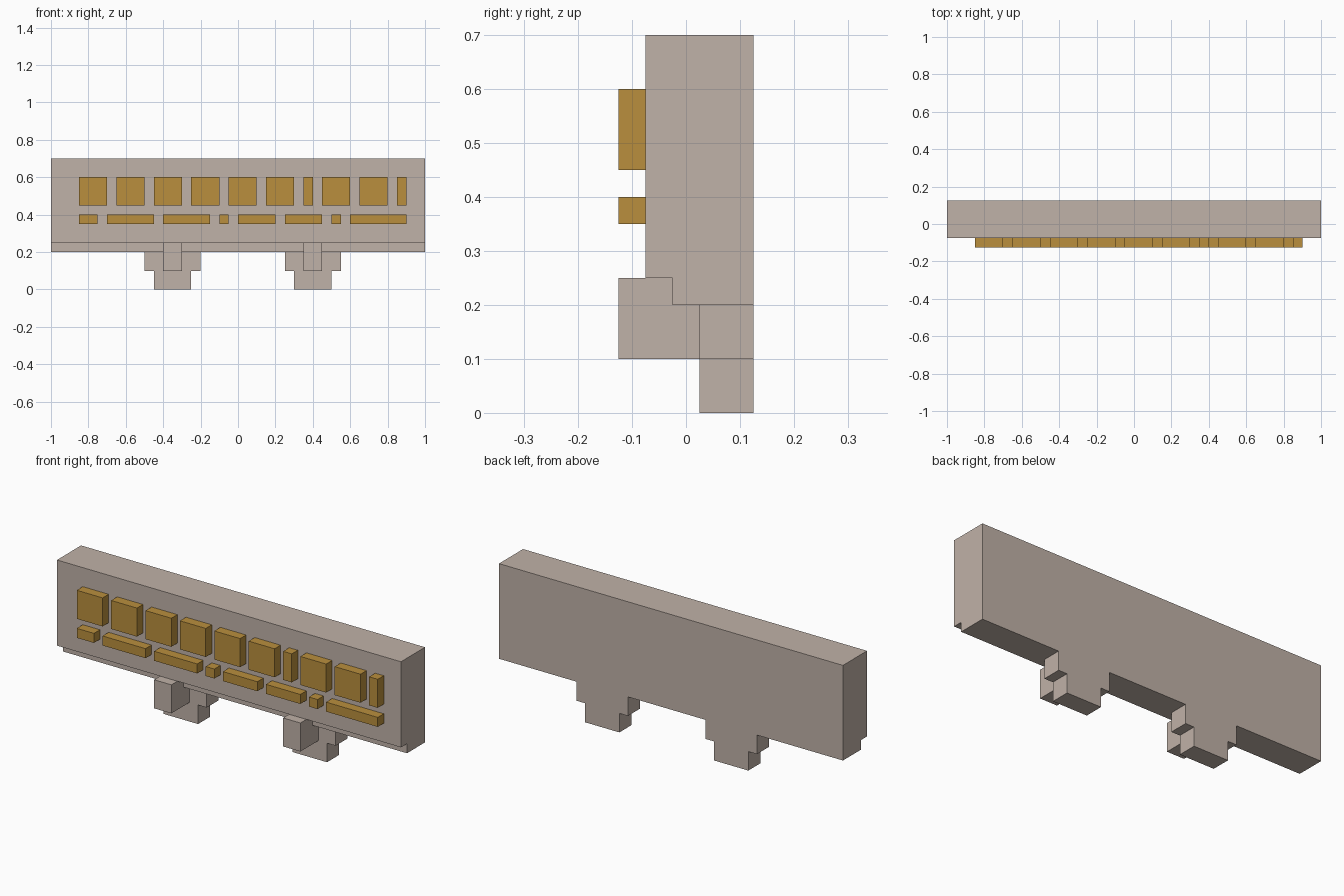
import bpy
import bmesh
from mathutils import Vector

cube = bpy.data.objects.get("Cube")
if cube:
    bpy.data.objects.remove(cube, do_unlink=True)


def make_material(name, rgb):
    mat = bpy.data.materials.new(name)
    mat.use_nodes = True
    mat.diffuse_color = (*rgb, 1)
    bsdf = next(n for n in mat.node_tree.nodes if n.type == 'BSDF_PRINCIPLED')
    bsdf.inputs["Base Color"].default_value = (*rgb, 1)
    return mat


STONE = make_material("warm grey", (0.527, 0.445, 0.392))
GOLD = make_material("gold", (0.491, 0.275, 0.047))


def extrude_profile(name, points, axis, start, end, mat):
    """Extrude a profile along x (points are y, z) or along y (points are x, z)."""
    bm = bmesh.new()
    if axis == 'x':
        verts = [bm.verts.new((start, a, b)) for a, b in points]
        move = Vector((end - start, 0, 0))
    else:
        verts = [bm.verts.new((a, start, b)) for a, b in points]
        move = Vector((0, end - start, 0))
    face = bm.faces.new(verts)
    ext = bmesh.ops.extrude_face_region(bm, geom=[face], use_keep_orig=True)
    bmesh.ops.translate(bm, vec=move,
                        verts=[g for g in ext["geom"] if isinstance(g, bmesh.types.BMVert)])
    bmesh.ops.recalc_face_normals(bm, faces=bm.faces)
    mesh = bpy.data.meshes.new(name)
    bm.to_mesh(mesh)
    bm.free()
    mesh.materials.append(mat)
    obj = bpy.data.objects.new(name, mesh)
    bpy.context.collection.objects.link(obj)
    return obj


# Long board with a rebate along its lower front edge
extrude_profile("board", [(-0.075, 0.25), (-0.025, 0.25), (-0.025, 0.2),
                          (0.125, 0.2), (0.125, 0.7), (-0.075, 0.7)],
                'x', -1, 1, STONE)

# Two stepped brackets, each with a clip reaching forward under the board
for side, cx in (("right", -0.35), ("left", 0.4)):
    extrude_profile(f"{side}_bracket",
                    [(cx - 0.15, 0.2), (cx - 0.15, 0.1), (cx - 0.1, 0.1), (cx - 0.1, 0),
                     (cx + 0.1, 0), (cx + 0.1, 0.1), (cx + 0.15, 0.1), (cx + 0.15, 0.2)],
                    'y', 0.025, 0.125, STONE)
    extrude_profile(f"{side}_clip",
                    [(-0.125, 0.1), (0.025, 0.1), (0.025, 0.2),
                     (-0.025, 0.2), (-0.025, 0.25), (-0.125, 0.25)],
                    'x', cx - 0.05, cx + 0.05, STONE)

# Two rows of raised blocks: bottom, top, left edge, widths, separated by equal gaps
ROWS = (
    ("upper_block", 0.45, 0.6, (0.15,) * 6 + (0.05, 0.15, 0.15, 0.05)),
    ("lower_block", 0.35, 0.4, (0.1, 0.25, 0.25, 0.05, 0.2, 0.2, 0.05, 0.3)),
)
for name, low, high, widths in ROWS:
    x = -0.85
    for i, w in enumerate(widths, 1):
        extrude_profile(f"{name}_{i}", [(x, low), (x + w, low), (x + w, high), (x, high)],
                        'y', -0.125, -0.075, GOLD)
        x += w + 0.05
